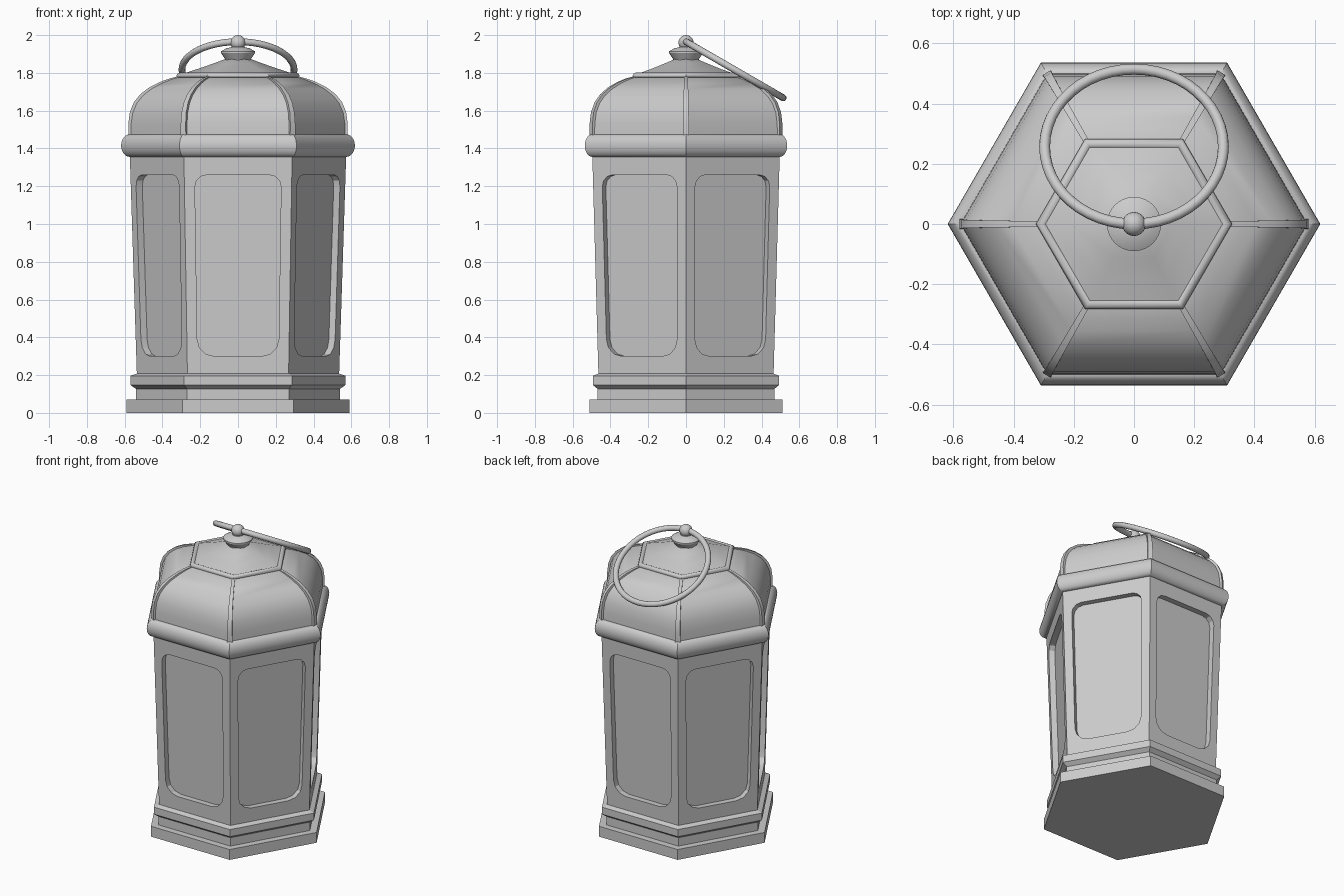
import bpy, bmesh, math
from mathutils import Vector, Matrix

cube = bpy.data.objects.get("Cube")
if cube:
    bpy.data.objects.remove(cube, do_unlink=True)

GREY = (0.6, 0.6, 0.6, 1.0)
metal = bpy.data.materials.new("plain grey")
metal.use_nodes = True
metal.diffuse_color = GREY
metal.node_tree.nodes["Principled BSDF"].inputs["Base Color"].default_value = GREY


def finish(obj, name, angle=30):
    obj.name = name
    obj.data.materials.append(metal)
    bpy.ops.object.select_all(action='DESELECT')
    obj.select_set(True)
    bpy.context.view_layer.objects.active = obj
    bpy.ops.object.shade_smooth_by_angle(angle=math.radians(angle))
    return obj


def from_bmesh(bm, name, angle=30):
    bmesh.ops.remove_doubles(bm, verts=bm.verts, dist=1e-5)
    bmesh.ops.recalc_face_normals(bm, faces=bm.faces)
    mesh = bpy.data.meshes.new(name)
    bm.to_mesh(mesh)
    bm.free()
    obj = bpy.data.objects.new(name, mesh)
    bpy.context.collection.objects.link(obj)
    return finish(obj, name, angle)


def loft(bm, rings, capped=True):
    for a, b in zip(rings, rings[1:]):
        n = len(a)
        for i in range(n):
            j = (i + 1) % n
            bm.faces.new((a[i], a[j], b[j], b[i]))
    if capped:
        bm.faces.new(rings[0])
        bm.faces.new(rings[-1])


def turned(name, profile, sides=6, angle=30):
    """Stack of regular polygons from (corner radius, height) pairs."""
    bm = bmesh.new()
    step = math.tau / sides
    loft(bm, [[bm.verts.new((r * math.cos(i * step), r * math.sin(i * step), z))
               for i in range(sides)] for r, z in profile])
    return from_bmesh(bm, name, angle)


# Stepped foot
turned("base_plinth", [(0.59, 0), (0.59, 0.07)])
turned("base_neck", [(0.54, 0.07), (0.54, 0.14)])
turned("base_band", [(0.54, 0.127), (0.57, 0.148), (0.57, 0.196), (0.535, 0.208)], angle=15)

# Tapered body with a recessed rounded panel on each side
Z0, Z1, R0, R1 = 0.19, 1.37, 0.535, 0.573
DEPTH = 0.038
ARC = 4


def wall_point(u, z, depth=0.0):
    r = R0 + (R1 - R0) * (z - Z0) / (Z1 - Z0)
    return Vector((u, -(r * math.cos(math.pi / 6) - depth), z))


def panel_outline():
    """Four corner arcs, counter-clockwise from bottom left."""
    corners = [(-0.216, 0.30, 1, 1, 0.09, 180), (0.216, 0.30, -1, 1, 0.09, 270),
               (0.228, 1.26, -1, -1, 0.062, 0), (-0.228, 1.26, 1, -1, 0.062, 90)]
    arcs = []
    for x, z, sx, sz, r, start in corners:
        arc = []
        for k in range(ARC):
            a = math.radians(start + 90 * k / (ARC - 1))
            arc.append((x + sx * r + r * math.cos(a), z + sz * r + r * math.sin(a)))
        arcs.append(arc)
    return arcs


bm = bmesh.new()
for side in range(6):
    turn = Matrix.Rotation(side * math.pi / 3, 3, 'Z')

    def vert(u, z, depth=0.0):
        return bm.verts.new(turn @ wall_point(u, z, depth))

    outer = [vert(-R0 / 2, Z0), vert(R0 / 2, Z0), vert(R1 / 2, Z1), vert(-R1 / 2, Z1)]
    arcs = panel_outline()
    rim = [[vert(u, z) for u, z in arc] for arc in arcs]
    floor = [[vert(u, z, DEPTH) for u, z in arc] for arc in arcs]
    for i in range(4):
        j = (i + 1) % 4
        bm.faces.new([outer[i]] + rim[i][::-1])
        bm.faces.new((outer[i], outer[j], rim[j][0], rim[i][-1]))
    loft(bm, [sum(rim, []), sum(floor, [])], capped=False)
    bm.faces.new(sum(floor, []))
for r, z in ((R0, Z0), (R1, Z1)):
    bm.faces.new([bm.verts.new((r * math.cos(k * math.pi / 3), r * math.sin(k * math.pi / 3), z))
                  for k in range(6)])
from_bmesh(bm, "body_panels", 20)

# Half-round moulding below the dome
moulding = [(0.54, 1.355)]
for k in range(13):
    a = -math.pi / 2 + math.pi * k / 12
    moulding.append((0.572 + 0.047 * math.cos(a), 1.415 + 0.06 * math.sin(a)))
moulding.append((0.54, 1.475))
turned("dome_moulding", moulding)

# Dome with ribs on its corners
DOME = [(0.577, 1.46), (0.575, 1.53), (0.565, 1.59), (0.543, 1.64), (0.51, 1.68),
        (0.465, 1.715), (0.41, 1.745), (0.36, 1.765), (0.31, 1.78)]
turned("dome", DOME)

bm = bmesh.new()
last = len(DOME) - 1
for side in range(6):
    turn = Matrix.Rotation(side * math.pi / 3, 3, 'Z')
    rings = []
    for k, (r, z) in enumerate(DOME):
        p, q = DOME[max(k - 1, 0)], DOME[min(k + 1, last)]
        normal = Vector((q[1] - p[1], 0, p[0] - q[0])).normalized()
        t = k / last
        lift = 0.003 + 0.007 * math.sin(math.pi * t)
        half = 0.016 - 0.007 * t
        centre = Vector((r, 0, z))
        rings.append([bm.verts.new(turn @ (centre + normal * d + Vector((0, s * half, 0))))
                      for s, d in ((-1, lift), (1, lift), (1, -0.025), (-1, -0.025))])
    loft(bm, rings)
from_bmesh(bm, "dome_ribs")

# Cap roof with its raised hexagonal edge
turned("cap_edge", [(0.29, 1.772), (0.323, 1.777), (0.326, 1.786), (0.32, 1.796),
                    (0.308, 1.801), (0.296, 1.797), (0.285, 1.785)], angle=50)
turned("cap_roof", [(0.31, 1.78), (0.30, 1.793), (0.21, 1.822), (0.13, 1.85), (0.06, 1.876)])

# Finial and ball
turned("finial", [(0.068, 1.855), (0.068, 1.872), (0.09, 1.905), (0.09, 1.914),
                  (0.062, 1.93), (0.035, 1.936), (0.03, 1.955)], sides=32)
bpy.ops.mesh.primitive_uv_sphere_add(segments=24, ring_count=12, radius=0.04,
                                     location=(0, 0, 1.96))
finish(bpy.context.object, "finial_ball")

# Carrying ring, tipped to the back
RING = 0.297
TILT = math.radians(30)
bpy.ops.mesh.primitive_torus_add(
    major_radius=RING, minor_radius=0.018, major_segments=48, minor_segments=12,
    location=(0, RING * math.cos(TILT), 1.965 - RING * math.sin(TILT)),
    rotation=(-TILT, 0, 0))
finish(bpy.context.object, "carrying_ring", 40)
